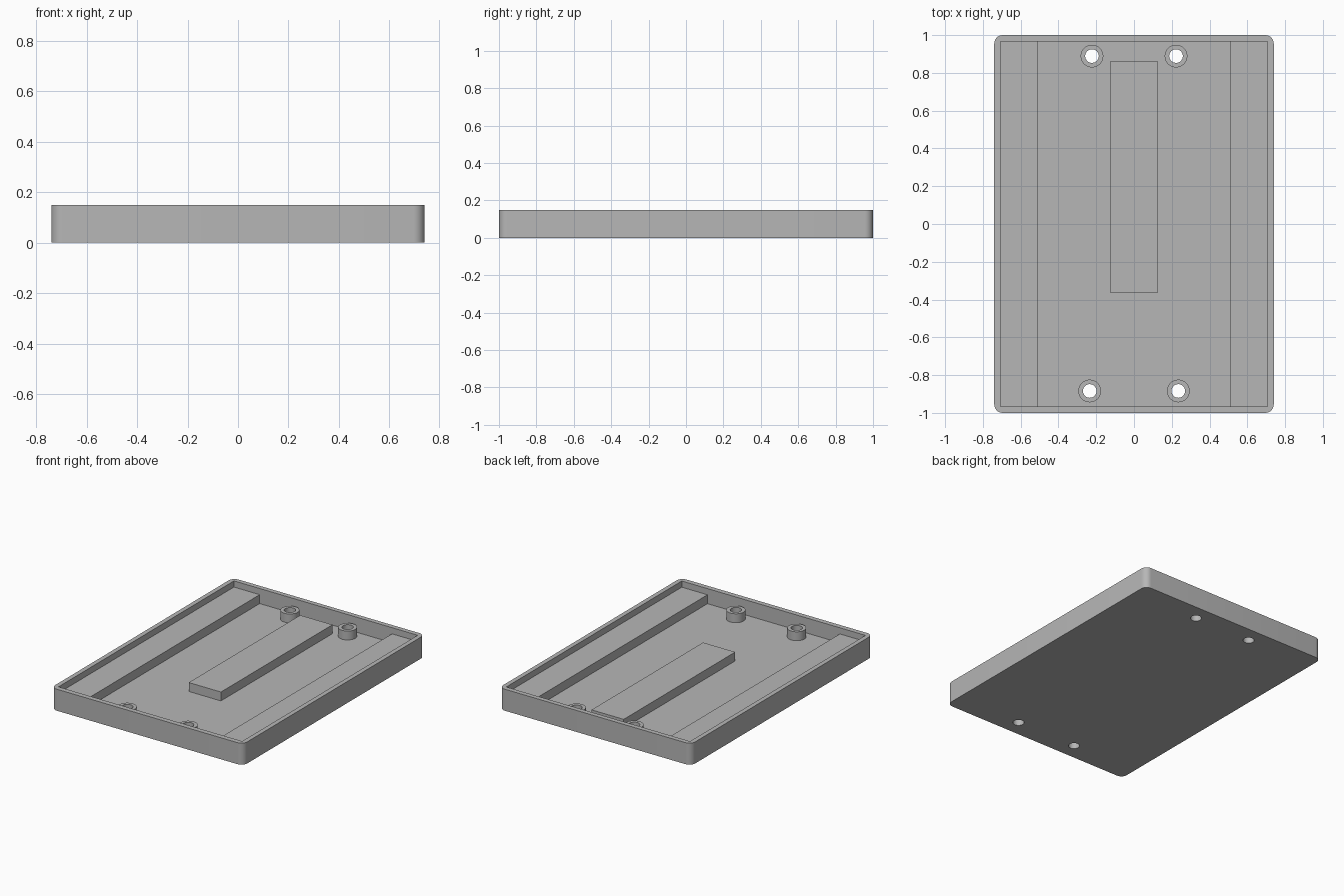
import bpy
import bmesh
from mathutils import Matrix, Vector

HALF_X, HALF_Y, HEIGHT = 0.74, 1.0, 0.15
INNER_X, BACK, FRONT = 0.708, 0.967, -0.965
FLOOR, RAISED = 0.045, 0.107

default = bpy.data.objects.get("Cube")
if default:
    bpy.data.objects.remove(default, do_unlink=True)

grey = bpy.data.materials.new("plain grey")
grey.use_nodes = True
colour = (0.47, 0.47, 0.47, 1)
grey.diffuse_color = colour
grey.node_tree.nodes["Principled BSDF"].inputs["Base Color"].default_value = colour


def finish(name, bm):
    mesh = bpy.data.meshes.new(name)
    bm.to_mesh(mesh)
    bm.free()
    mesh.materials.append(grey)
    obj = bpy.data.objects.new(name, mesh)
    bpy.context.collection.objects.link(obj)
    return obj


def box(name, x, y, z, corner=0.0):
    """Box from (low, high) ranges, with optional rounded upright corners."""
    bm = bmesh.new()
    low, high = (Vector(p) for p in zip(x, y, z))
    place = Matrix.Translation((low + high) / 2) @ Matrix.Diagonal((*(high - low), 1))
    bmesh.ops.create_cube(bm, size=1, matrix=place)
    if corner:
        upright = [e for e in bm.edges
                   if abs(e.verts[0].co.z - e.verts[1].co.z) > 0.01]
        bmesh.ops.bevel(bm, geom=upright, offset=corner, segments=8,
                        profile=0.5, affect='EDGES')
    return finish(name, bm)


def cylinder(name, x, y, radius, bottom, top):
    bm = bmesh.new()
    bmesh.ops.create_cone(bm, cap_ends=True, segments=48, radius1=radius,
                          radius2=radius, depth=top - bottom,
                          matrix=Matrix.Translation((x, y, (bottom + top) / 2)))
    return finish(name, bm)


def cut(obj, cutters):
    """Subtract the cutters and bake the result into the mesh."""
    for cutter in cutters:
        cutter.hide_render = True
        mod = obj.modifiers.new("cut", 'BOOLEAN')
        mod.operation = 'DIFFERENCE'
        mod.solver = 'EXACT'
        mod.object = cutter
    bpy.context.view_layer.update()
    graph = bpy.context.evaluated_depsgraph_get()
    baked = bpy.data.meshes.new_from_object(obj.evaluated_get(graph))
    obj.modifiers.clear()
    obj.data = baked


# Tray with rounded corners, and its cavity
tray = box("tray", (-HALF_X, HALF_X), (-HALF_Y, HALF_Y), (0, HEIGHT), corner=0.045)
cavity = box("cavity_cutter", (-INNER_X, INNER_X), (FRONT, BACK), (FLOOR, 0.3))

# Four screw bosses with through holes
bosses, holes = [], []
for row, offset, y in (("back", 0.2225, 0.889), ("front", 0.2345, -0.884)):
    for side, sign in (("left", 1), ("right", -1)):
        x = sign * offset
        hole = cylinder(f"{row}_{side}_hole_cutter", x, y, 0.036, -0.1, 0.3)
        boss = cylinder(f"{row}_{side}_boss", x, y, 0.06, FLOOR, RAISED)
        cut(boss, [hole])
        bosses.append(boss)
        holes.append(hole)
cut(tray, [cavity] + holes)
for cutter in [cavity] + holes:
    bpy.data.objects.remove(cutter, do_unlink=True)

# Raised ledges along both long walls, and the centre block
for side, sign in (("left", 1), ("right", -1)):
    box(f"{side}_ledge", sorted((sign * 0.51, sign * INNER_X)),
        (FRONT, BACK), (FLOOR, RAISED))
box("centre_block", (-0.124, 0.124), (-0.365, 0.863), (FLOOR, RAISED))

# Smooth the curved walls, keep the edges sharp
bpy.ops.object.select_all(action='DESELECT')
for obj in [tray] + bosses:
    obj.select_set(True)
bpy.context.view_layer.objects.active = tray
bpy.ops.object.shade_smooth_by_angle()
